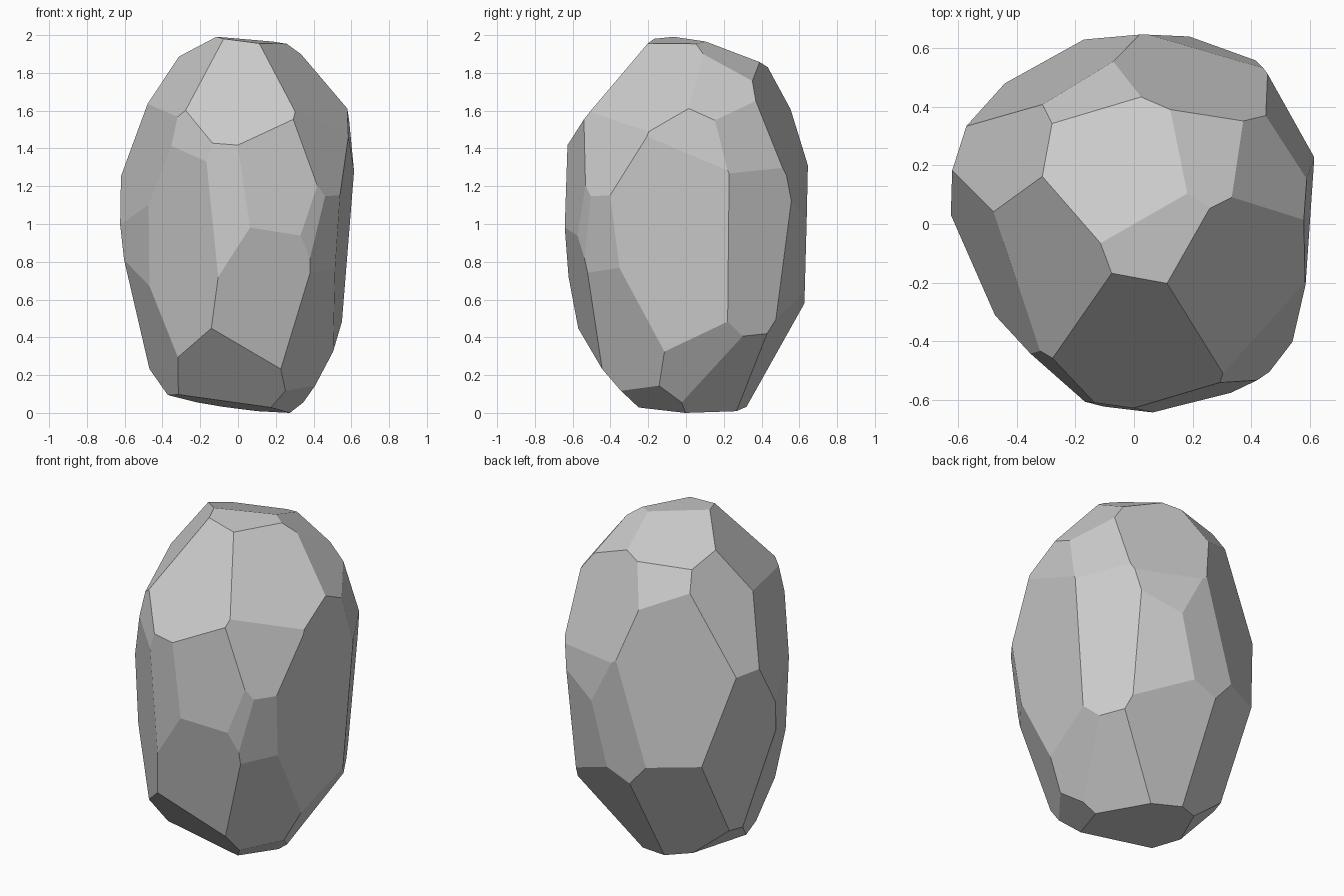
import bpy, bmesh
from mathutils import Vector

# Each cut is the plane n . p = 1, measured from the rock's centre at z = 1
CUTS = [
    # crown
    (.12, -.06, 1.01), (-.12, .36, 1.01), (-1.23, .43, .61), (-.31, 1.01, .68),
    (-.08, -1.03, .83), (.41, 1.28, .52), (.43, .43, .90), (.94, .26, .73),
    (.84, -.47, .84), (-.97, -.45, .86),
    # right side
    (1.10, -.86, .38), (1.76, -.18, -.14), (1.58, -.05, .14), (1.25, .67, .29),
    (1.39, .79, -.12), (1.22, -.93, -.20), (.79, -1.28, -.06),
    # back
    (-.80, 1.47, .21), (.59, 1.40, -.19), (.43, 1.43, .19), (-.01, 1.57, -.04),
    # front
    (.40, -1.52, .11), (-.22, -1.58, .02), (-.96, -1.23, .28), (-1.24, -1.36, -.09),
    (.33, -1.52, -.33),
    # left side
    (-1.63, -.60, .38), (-1.64, -.74, -.06), (-1.58, .49, -.26),
    # lower flanks and base
    (-1.52, -.49, -.46), (-.67, 1.13, -.61), (-.72, .26, -.83), (.26, 1.18, -.67),
    (1.17, .14, -.64), (.76, .51, -.80), (.57, -.33, -.85), (-.17, -.92, -.83),
    (1.16, -.84, -.48), (-.15, -.06, -1.05),
]

# Start from a block and chip off one flat facet per cut
bm = bmesh.new()
bmesh.ops.create_cube(bm, size=3)
for cut in CUTS:
    n = Vector(cut)
    bmesh.ops.bisect_plane(bm, geom=bm.verts[:] + bm.edges[:] + bm.faces[:], dist=1e-5,
                           plane_co=n / n.length_squared, plane_no=n, clear_outer=True)
    rim = [e for e in bm.edges if e.is_boundary]
    if rim:
        bmesh.ops.holes_fill(bm, edges=rim, sides=0)

# Stand the rock on the ground
bmesh.ops.recalc_face_normals(bm, faces=bm.faces[:])
base = min(v.co.z for v in bm.verts)
bmesh.ops.translate(bm, vec=(0, 0, -base), verts=bm.verts[:])

mesh = bpy.data.meshes.new("rock")
bm.to_mesh(mesh)
bm.free()
rock = bpy.data.objects.new("rock", mesh)
bpy.context.collection.objects.link(rock)
